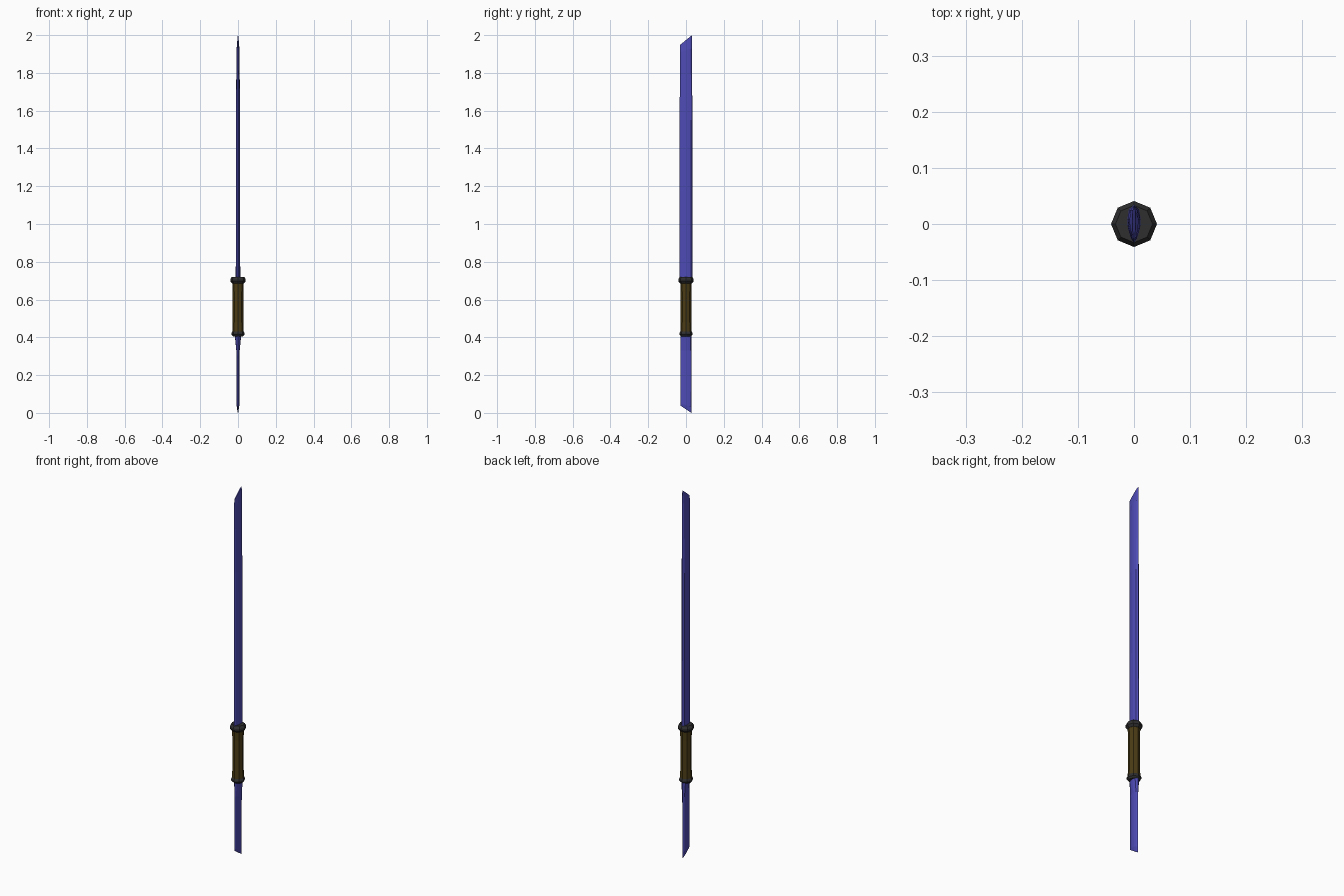
import bpy, bmesh, math

if "Cube" in bpy.data.objects:
    bpy.data.objects.remove(bpy.data.objects["Cube"])


def material(name, color):
    m = bpy.data.materials.new(name)
    m.diffuse_color = color
    m.use_nodes = True
    m.node_tree.nodes["Principled BSDF"].inputs["Base Color"].default_value = m.diffuse_color
    return m


BLUE = material("blue_steel", (0.075, 0.07, 0.46, 1))
BROWN = material("brown_grip", (0.07, 0.045, 0.008, 1))
DARK = material("dark_metal", (0.028, 0.028, 0.03, 1))


def loft(name, rings, mat):
    """Skin a list of equal-sized closed rings and cap both ends."""
    bm = bmesh.new()
    rows = [[bm.verts.new(p) for p in ring] for ring in rings]
    n = len(rows[0])
    for a, b in zip(rows, rows[1:]):
        for i in range(n):
            j = (i + 1) % n
            bm.faces.new((a[i], a[j], b[j], b[i]))
    bm.faces.new(rows[0][::-1])
    bm.faces.new(rows[-1])
    bmesh.ops.recalc_face_normals(bm, faces=bm.faces)
    me = bpy.data.meshes.new(name)
    bm.to_mesh(me)
    bm.free()
    me.materials.append(mat)
    ob = bpy.data.objects.new(name, me)
    bpy.context.collection.objects.link(ob)
    return ob


def octagons(profile):
    """Eight-sided rings from (radius, z) pairs."""
    return [[(r * math.cos(i * math.pi / 4), r * math.sin(i * math.pi / 4), z)
             for i in range(8)] for r, z in profile]


# Blade section as (thickness fraction, y): cutting edge at -y, spine at +y
HALF = [(0.9, -0.008), (1.0, 0.008), (0.75, 0.026)]
SECTION = ([(0, -0.034)] + [(0.45, -0.026)] + HALF + [(0, 0.034)]
           + [(-t, y) for t, y in reversed(HALF)] + [(-0.45, -0.026)])


def blade_ring(thick, z, width=1.0, slant=0.0):
    """Section at height z; slant drops the edge side below the spine side."""
    return [(t * thick, y * width, z + slant * (y - 0.034) / 0.068)
            for t, y in SECTION]


# Long upper blade with slanted tip
loft("upper_blade", [
    blade_ring(0.012, 0.70),
    blade_ring(0.011, 1.55, 0.98),
    blade_ring(0.008, 1.93, 0.96, 0.02),
    blade_ring(0.003, 2.0, 0.94, 0.052),
], BLUE)

# Short lower blade, thick at the root, slanted at the bottom
loft("lower_blade", [
    blade_ring(0.003, 0.0, 0.84, -0.038),
    blade_ring(0.007, 0.03, 0.86, -0.02),
    blade_ring(0.009, 0.33, 0.88),
    blade_ring(0.018, 0.42, 0.88),
], BLUE)

# Octagonal grip, slightly waisted
loft("grip", octagons([(0.031, 0.42), (0.028, 0.48), (0.028, 0.64),
                       (0.031, 0.70)]), BROWN)

# Collars at both ends of the grip
loft("upper_collar", octagons([(0.031, 0.685), (0.041, 0.697), (0.041, 0.708),
                               (0.033, 0.72)]), DARK)
loft("lower_collar", octagons([(0.027, 0.405), (0.035, 0.414), (0.035, 0.422),
                               (0.030, 0.432)]), DARK)
